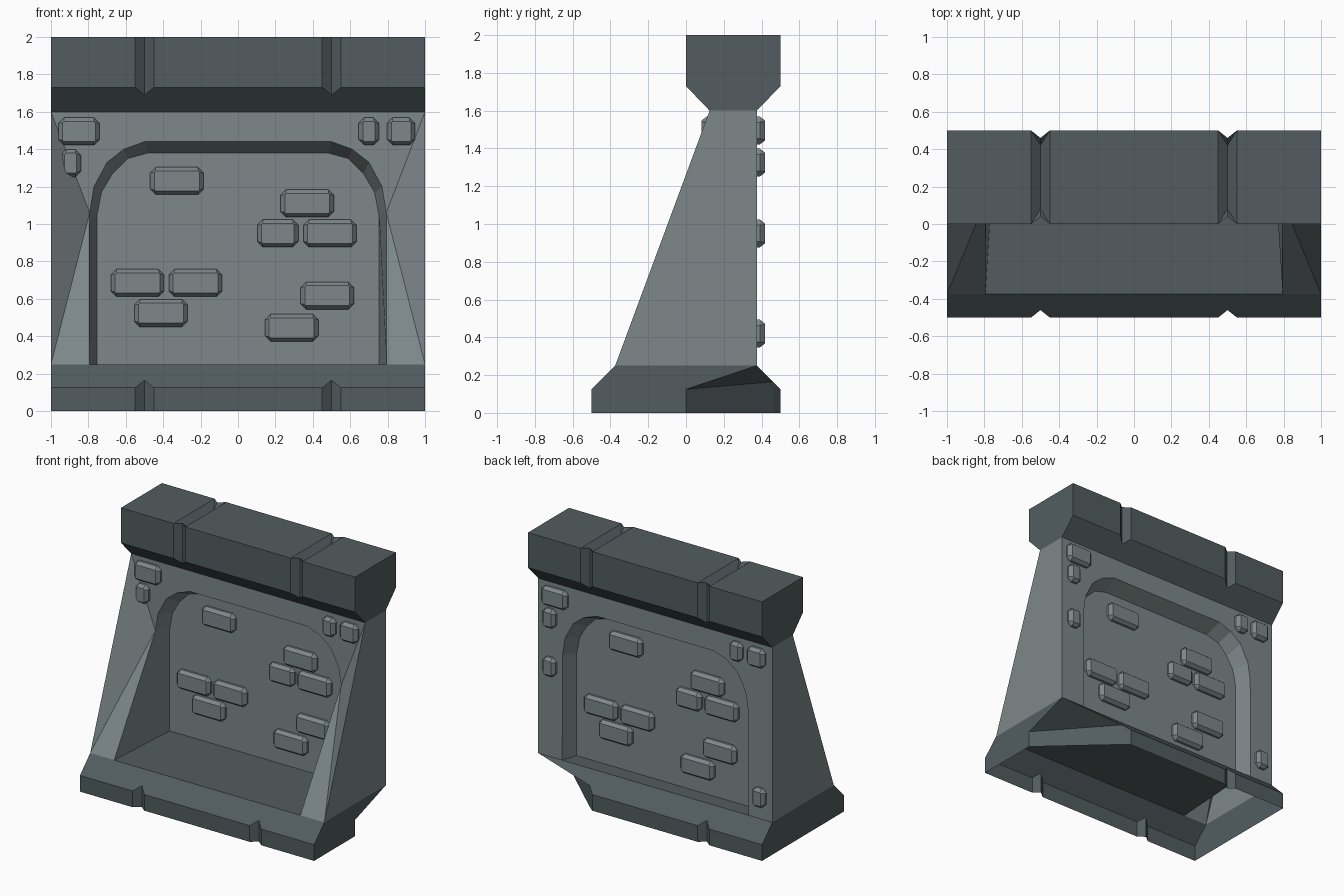
import bpy, bmesh, math
from mathutils import Matrix, Vector

if "Cube" in bpy.data.objects:
    bpy.data.objects.remove(bpy.data.objects["Cube"])


def material(name, rgb):
    m = bpy.data.materials.new(name)
    m.diffuse_color = (*rgb, 1)
    m.use_nodes = True
    m.node_tree.nodes["Principled BSDF"].inputs["Base Color"].default_value = m.diffuse_color
    return m


DARK = material("dark slate", (0.085, 0.108, 0.116))
LIGHT = material("grey stone", (0.205, 0.241, 0.254))


def finish(name, faces, mats, rule=None):
    """Make one welded object from a list of faces given as points."""
    bm = bmesh.new()
    for f in faces:
        bm.faces.new([bm.verts.new(p) for p in f])
    bmesh.ops.remove_doubles(bm, verts=bm.verts, dist=0.0005)
    bmesh.ops.recalc_face_normals(bm, faces=bm.faces)
    if rule:
        for f in bm.faces:
            f.material_index = rule(f)
    me = bpy.data.meshes.new(name)
    bm.to_mesh(me)
    bm.free()
    for m in mats:
        me.materials.append(m)
    ob = bpy.data.objects.new(name, me)
    bpy.context.collection.objects.link(ob)
    return ob


def notched(y, tip_y, z, tip_z):
    """Edge along x with two V notches."""
    pts = [(-1, y, z)]
    for c in (-0.5, 0.5):
        pts += [(c - 0.05, y, z), (c, tip_y, tip_z), (c + 0.05, y, z)]
    return pts + [(1, y, z)]


def walls(pts, z):
    """Vertical quads from each edge of a path to height z."""
    return [[a, b, (b[0], b[1], z), (a[0], a[1], z)] for a, b in zip(pts, pts[1:])]


# ---- base: chamfered plinth, open underneath, one back corner broken off
front = notched(-0.5, -0.46, 0.125, 0.165)
back = notched(0.5, 0.46, 0.125, 0.165)[:-2]      # stops at the broken corner
corner = (1, 0, 0.125)
faces = walls(front, 0) + walls(back, 0) + walls([front[-1], corner], 0)
faces += walls([corner, back[-1]], 0) + walls([front[0], back[0]], 0)
faces.append(front + [(1, -0.375, 0.25), (-1, -0.375, 0.25)])
faces.append(back + [(1, 0.375, 0.25), (-1, 0.375, 0.25)])
faces.append([front[0], back[0], (-1, 0.375, 0.25), (-1, -0.375, 0.25)])
faces.append([front[-1], corner, (1, 0.375, 0.25), (1, -0.375, 0.25)])
faces.append([corner, back[-1], (1, 0.375, 0.25)])
finish("base", faces, [DARK])

# ---- body: upright wall with an arched recess on each side, and sloping
#      buttresses at both ends of the front
OUTER = [(0.795, 0.25), (0.793, 1.06), (0.77, 1.20), (0.70, 1.33), (0.61, 1.40), (0.50, 1.44)]
INNER = [(0.755, 0.25), (0.755, 1.04), (0.73, 1.17), (0.67, 1.27), (0.59, 1.35), (0.48, 1.38)]


def panel(foot_y, top_y, wall_y):
    mirror = lambda half: half + [(-x, z) for x, z in reversed(half)]
    a = [(x, foot_y if z < 0.3 else top_y, z) for x, z in mirror(OUTER)]
    c = [(x, wall_y, z) for x, z in mirror(INNER)]
    out = [c, [a[0], a[-1], c[-1], c[0]]]
    out.append([(-1, top_y, 1.6), (1, top_y, 1.6)] + a[1:-1])
    for s, low, high in ((1, a[0], a[1]), (-1, a[-1], a[-2])):
        foot = (s, foot_y, 0.25)
        out += [[foot, low, high], [foot, high, (s, top_y, 1.6)]]
    out += [[a[i], a[i + 1], c[i + 1], c[i]] for i in range(len(a) - 1)]
    return out


FRONT_WALL, BACK_WALL = 0.245, 0.255
faces = panel(-0.375, 0.125, FRONT_WALL) + panel(0.375, 0.375, BACK_WALL)
for x in (-1, 1):
    faces.append([(x, -0.375, 0.25), (x, 0.375, 0.25), (x, 0.375, 1.6), (x, 0.125, 1.6)])
finish("wall_body", faces, [LIGHT, DARK],
       lambda f: 1 if all(v.co.z < 0.26 for v in f.verts) else 0)

# ---- cap: notched block tapering down to the wall
faces = []
for y, tip, neck in ((0, 0.04, 0.125), (0.5, 0.46, 0.375)):
    edge = notched(y, tip, 1.73, 1.69)
    faces += walls(edge, 2)
    faces.append(edge + [(1, neck, 1.6), (-1, neck, 1.6)])
for x in (-1, 1):
    faces.append([(x, 0, 2), (x, 0.5, 2), (x, 0.5, 1.73), (x, 0.375, 1.6), (x, 0.125, 1.6), (x, 0, 1.73)])
faces.append([(-1, 0.125, 1.6), (1, 0.125, 1.6), (1, 0.375, 1.6), (-1, 0.375, 1.6)])
for x0, x1 in ((-1, -0.55), (-0.45, 0.45), (0.55, 1)):
    faces.append([(x0, 0, 2), (x1, 0, 2), (x1, 0.5, 2), (x0, 0.5, 2)])
for c in (-0.5, 0.5):                              # grooves over the top
    d0, d1 = (c, 0.08, 1.96), (c, 0.42, 1.96)
    for e in (c - 0.05, c + 0.05):
        e0, e1 = (e, 0, 2), (e, 0.5, 2)
        faces += [[e0, (c, 0.04, 2), d0], [e0, d0, d1, e1], [e1, (c, 0.46, 2), d1]]
finish("cap", faces, [DARK])

# ---- raised bricks: octagonal plates with a bevelled rim (x, z, width)
WALL_BRICKS = [(-0.327, 1.23, 0.285), (0.37, 1.11, 0.285), (0.213, 0.95, 0.22),
               (0.492, 0.95, 0.285), (-0.537, 0.685, 0.285), (-0.227, 0.685, 0.285),
               (-0.412, 0.523, 0.285), (0.477, 0.617, 0.285), (0.287, 0.445, 0.285)]
CORNER_BRICKS = [(-0.85, 1.495, 0.22), (-0.895, 1.325, 0.11), (0.7, 1.495, 0.11), (0.872, 1.495, 0.15)]
BACK_EXTRAS = [(-0.895, 0.95, 0.11), (0.895, 0.42, 0.11)]


def octagon(w, h, c, y):
    w, h = w / 2, h / 2
    return [(-w + c, y, -h), (w - c, y, -h), (w, y, -h + c), (w, y, h - c),
            (w - c, y, h), (-w + c, y, h), (-w, y, h - c), (-w, y, -h + c)]


def brick(w, matrix, h=0.147):
    rings = [octagon(w, h, 0.03, 0.005), octagon(w, h, 0.03, -0.016),
             octagon(w - 0.045, h - 0.04, 0.006, -0.042)]
    out = [rings[2]]
    for a, b in zip(rings, rings[1:]):
        out += [[a[i], a[(i + 1) % 8], b[(i + 1) % 8], b[i]] for i in range(8)]
    return [[matrix @ Vector(p) for p in f] for f in out]


TURN = Matrix.Rotation(math.pi, 4, 'Z')


def brick_set(name, wall_y, rim_y, corners, turn):
    faces = []
    for bricks, y in ((WALL_BRICKS, wall_y), (corners, rim_y)):
        for x, z, w in bricks:
            faces += brick(w, turn @ Matrix.Translation((x, y, z)))
    finish(name, faces, [LIGHT])


brick_set("front_bricks", FRONT_WALL, 0.125, CORNER_BRICKS, Matrix.Identity(4))
brick_set("back_bricks", -BACK_WALL, -0.375, CORNER_BRICKS + BACK_EXTRAS, TURN)
